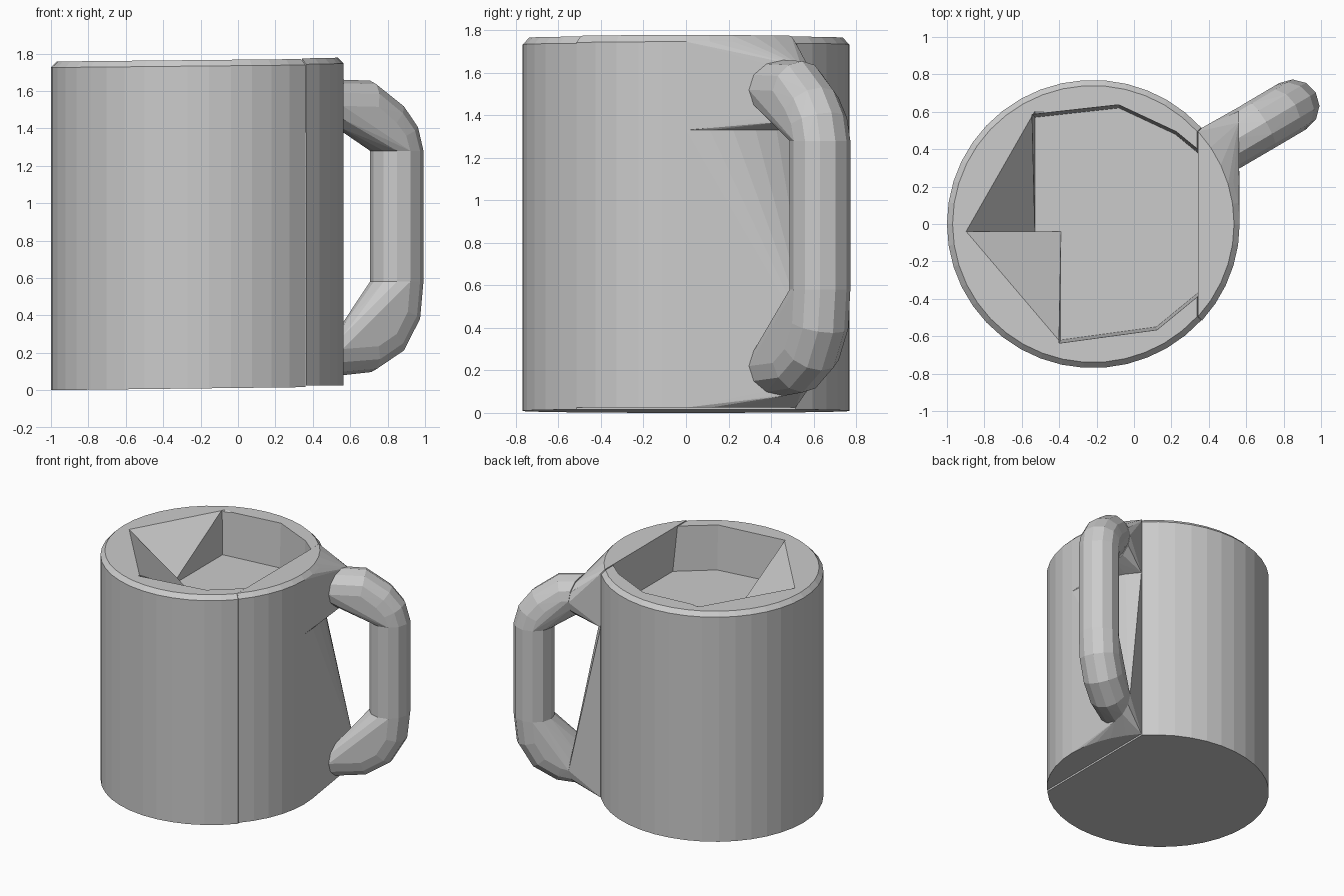
import bpy, bmesh
from math import sin, cos, radians, tau
from mathutils import Vector

if "Cube" in bpy.data.objects:
    bpy.data.objects.remove(bpy.data.objects["Cube"])

CX, RX, RY = -0.22, 0.78, 0.77          # body centre and radii
SPLIT = 42                              # half angle of the handle-side section
DIR = Vector((cos(radians(30.5)), sin(radians(30.5)), 0))
SIDE = Vector((-DIR.y, DIR.x, 0))
UP = Vector((0, 0, 1))
START = Vector((0.56, 0.46, 0))         # where the handle meets the body


def hull(name, points):
    """Flat-faced convex solid wrapped around points."""
    bm = bmesh.new()
    for p in points:
        bm.verts.new(p)
    bmesh.ops.convex_hull(bm, input=bm.verts)
    bmesh.ops.delete(bm, geom=[v for v in bm.verts if not v.link_faces], context='VERTS')
    bmesh.ops.dissolve_limit(bm, angle_limit=0.01, verts=bm.verts, edges=bm.edges)
    bmesh.ops.recalc_face_normals(bm, faces=bm.faces)
    mesh = bpy.data.meshes.new(name)
    bm.to_mesh(mesh)
    bm.free()
    ob = bpy.data.objects.new(name, mesh)
    bpy.context.collection.objects.link(ob)
    return ob


def arc(a0, a1, n, z, inset=0.0, dx=0.0, tilt=0.0):
    out = []
    for i in range(n + 1):
        a = radians(a0 + (a1 - a0) * i / n)
        x = CX + (RX - inset) * cos(a) + dx
        out.append(Vector((x, (RY - inset) * sin(a), z + tilt * x)))
    return out


def joint(z):
    """Flat oval where the handle meets the body at x = 0.56."""
    return [START + Vector((0, 0.165 * cos(i * tau / 12), z + 0.14 * sin(i * tau / 12)))
            for i in range(12)]


def ring(s, z, deg, r=0.143, n=12):
    """Handle cross-section; deg is the path direction in the handle plane."""
    a = radians(deg)
    nrm = -DIR * sin(a) + UP * cos(a)
    c = START + DIR * s + UP * z
    return [c + SIDE * r * cos(i * tau / n) + nrm * r * sin(i * tau / n) for i in range(n)]


# Main body with a chamfered rim
main = (SPLIT, 360 - SPLIT, 32)
body = hull("mug_body", arc(*main, 0.012, tilt=0.012)
            + arc(*main, 1.735, tilt=0.01)
            + arc(*main, 1.767, inset=0.03, tilt=0.01))

# Shallow cavity: two faceted wells and two sloping corner ramps
FLOOR = 1.43


def well(pts):
    return hull("cavity_cutter", [Vector((x, y, FLOOR)) for x, y in pts]
                + [Vector((x * 1.04, y * 1.04, 1.9)) for x, y in pts])


def ramp(apex, corners, shift):
    apex = Vector((*apex, FLOOR))
    tops = [apex + 1.2 * (Vector((*c, 1.76)) - apex) for c in corners]
    tops.append(apex + UP * 0.4)
    pts = tops + [apex]
    return hull("ramp_cutter", pts + [p + Vector(shift) for p in pts])


cutters = [
    well([(-.53, -.04), (-.53, .57), (-.08, .62), (.22, .48), (.36, .25), (.5, .25), (.5, -.04)]),
    well([(-.39, .1), (-.39, -.62), (.12, -.55), (.36, -.23), (.51, -.23), (.51, .1)]),
    ramp((-.53, -.04), [(-.53, .6), (-.9, -.04)], (.05, 0, 0)),
    ramp((-.39, -.04), [(-.39, -.63), (-.9, -.04)], (.05, .01, 0)),
]
bpy.context.view_layer.objects.active = body
for c in cutters:
    m = body.modifiers.new("cavity", 'BOOLEAN')
    m.operation, m.solver, m.object = 'DIFFERENCE', 'EXACT', c
    bpy.ops.object.modifier_apply(modifier=m.name)
    bpy.data.objects.remove(c)

# Handle-side body sections, each reaching out to one end of the handle
side = (-SPLIT, SPLIT, 10)
hull("upper_side_wall", arc(*side, 1.33, dx=0.005)
     + arc(*side, 1.735, dx=0.005, tilt=0.02)
     + arc(*side, 1.767, inset=0.03, dx=0.005, tilt=0.02)
     + joint(1.51))
hull("lower_side_wall", arc(*side, 0.025, dx=0.005)
     + arc(*side, 1.33, dx=0.005) + joint(0.22))

# Handle: upper bend, straight grip, lower bend
hull("handle_upper_bend", joint(1.52) + ring(.14, 1.515, -12) + ring(.25, 1.43, -45)
     + ring(.31, 1.36, -68) + ring(.335, 1.28, -90))
hull("handle_grip", ring(.335, 1.28, -90) + ring(.335, .58, -90))
hull("handle_lower_bend", ring(.335, .58, 90) + ring(.32, .42, 72) + ring(.25, .30, 45)
     + ring(.14, .235, 15) + joint(0.22))
